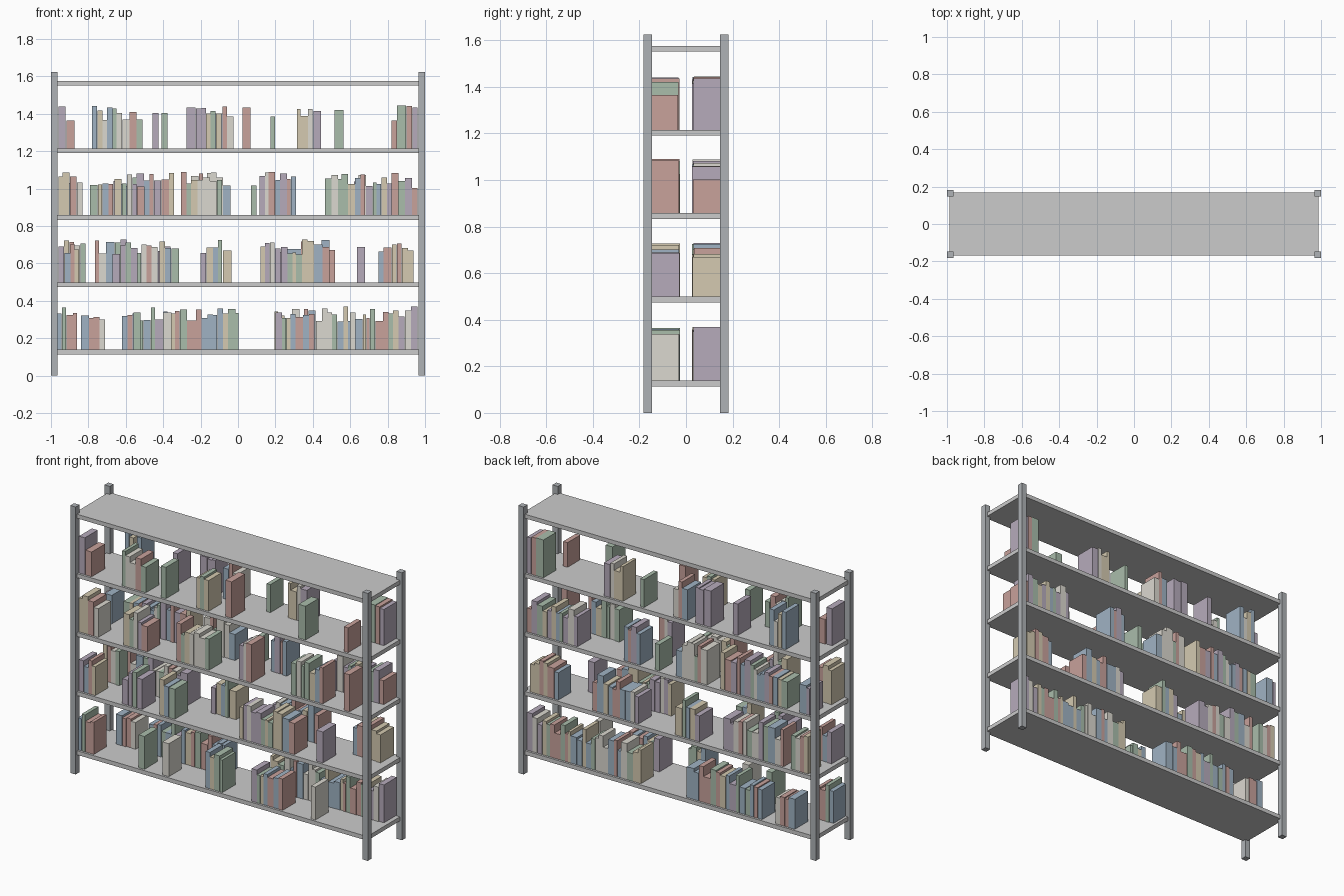
import bpy, bmesh, random
from mathutils import Matrix

if "Cube" in bpy.data.objects:
    bpy.data.objects.remove(bpy.data.objects["Cube"])

random.seed(7)

def material(name, rgb):
    m = bpy.data.materials.new(name)
    m.diffuse_color = (*rgb, 1)
    m.use_nodes = True
    m.node_tree.nodes["Principled BSDF"].inputs["Base Color"].default_value = m.diffuse_color
    return m

COVERS = [material("red_cover", (0.58, 0.36, 0.33)),
          material("green_cover", (0.40, 0.51, 0.41)),
          material("blue_cover", (0.35, 0.45, 0.55)),
          material("purple_cover", (0.47, 0.41, 0.50)),
          material("tan_cover", (0.66, 0.59, 0.44)),
          material("cream_cover", (0.71, 0.69, 0.63))]
RED, GREEN, BLUE, PURPLE, TAN, CREAM = range(6)
METAL = material("dark_metal", (0.43, 0.45, 0.47))

def add_box(bm, lo, hi, mat=0):
    size = [b - a for a, b in zip(lo, hi)]
    mid = [(a + b) / 2 for a, b in zip(lo, hi)]
    mtx = Matrix.Translation(mid) @ Matrix.Diagonal((*size, 1))
    verts = bmesh.ops.create_cube(bm, size=1, matrix=mtx)["verts"]
    for f in {f for v in verts for f in v.link_faces}:
        f.material_index = mat

def finish(bm, name, mats=()):
    mesh = bpy.data.meshes.new(name)
    bm.to_mesh(mesh)
    bm.free()
    for m in mats:
        mesh.materials.append(m)
    ob = bpy.data.objects.new(name, mesh)
    bpy.context.collection.objects.link(ob)
    return ob

def box(name, lo, hi, mats=()):
    bm = bmesh.new()
    add_box(bm, lo, hi)
    return finish(bm, name, mats)

# Corner posts
for sx, side in ((-1, "left"), (1, "right")):
    for sy, face in ((-1, "front"), (1, "back")):
        xs, ys = sorted((sx, sx * 0.964)), sorted((sy * 0.182, sy * 0.146))
        box(f"{face}_{side}_post", (xs[0], ys[0], 0), (xs[1], ys[1], 1.625), [METAL])

# Shelves
SHELF_TOPS = [0.139, 0.499, 0.858, 1.215, 1.576]
for i, z in enumerate(SHELF_TOPS):
    box(f"shelf_{i + 1}", (-0.986, -0.168, z - 0.025), (0.986, 0.168, z))

def book_run(name, z, side, x0, x1, height=None, cover=None):
    """Fill x0..x1 with upright books, or one book if a height is given."""
    bm = bmesh.new()
    n = 1 if height else max(1, round((x1 - x0) / 0.031))
    widths = [random.uniform(0.6, 1.4) for _ in range(n)]
    scale = (x1 - x0) / sum(widths)
    x = x0
    for w in widths:
        h = height or random.uniform(0.15, 0.232)
        c = random.randrange(6) if cover is None else cover
        ys = sorted((side * 0.155, side * random.uniform(0.026, 0.034)))
        add_box(bm, (x, ys[0], z), (x + w * scale - 0.001, ys[1], z + h), c)
        x += w * scale
    finish(bm, name, COVERS)

# Book groups per shelf: x start, x end (height, cover for single books)
FRONT = [
    [(-0.97, -0.86), (-0.56, -0.52, 0.2, GREEN), (-0.40, -0.355, 0.2, CREAM),
     (-0.11, 0.005), (0.20, 0.41), (0.60, 0.63, 0.2, CREAM)],
    [(-0.96, -0.85), (-0.67, -0.535), (-0.42, -0.315), (0.12, 0.49),
     (0.635, 0.68)],
    [(-0.96, -0.83), (-0.66, -0.50), (-0.305, -0.085), (0.115, 0.20),
     (0.465, 0.68), (0.82, 0.86, 0.225, RED)],
    [(-0.96, -0.92), (-0.917, -0.874, 0.15, RED), (-0.67, -0.51),
     (-0.41, -0.375, 0.19, GREEN), (-0.17, -0.088),
     (0.024, 0.067, 0.22, RED), (0.516, 0.564, 0.205, GREEN),
     (0.82, 0.85, 0.15, RED)],
]
BACK = [
    [(-0.84, -0.71), (-0.62, -0.11), (0.195, 0.925), (0.925, 0.96, 0.23, PURPLE)],
    [(-0.93, -0.815), (-0.765, -0.36), (-0.20, -0.085),
     (-0.08, -0.035, 0.17, TAN), (0.21, 0.52), (0.75, 0.91),
     (0.91, 0.94, 0.17, TAN)],
    [(-0.94, -0.87), (-0.79, -0.34), (-0.25, -0.04), (0.07, 0.10, 0.16, GREEN),
     (0.20, 0.31), (0.62, 0.93), (0.93, 0.96, 0.145, RED)],
    [(-0.78, -0.67), (-0.457, -0.425, 0.19, PURPLE),
     (-0.275, -0.227, 0.22, PURPLE), (-0.225, -0.17), (-0.12, -0.024),
     (0.174, 0.20, 0.17, GREEN), (0.315, 0.40), (0.403, 0.445, 0.2, PURPLE),
     (0.85, 0.90, 0.23, GREEN), (0.90, 0.93), (0.932, 0.96, 0.22, PURPLE)],
]
for face, side, shelves in (("front", -1, FRONT), ("back", 1, BACK)):
    for i, runs in enumerate(shelves):
        for j, run in enumerate(runs):
            book_run(f"{face}_books_{i + 1}_{j + 1}", SHELF_TOPS[i], side, *run)
